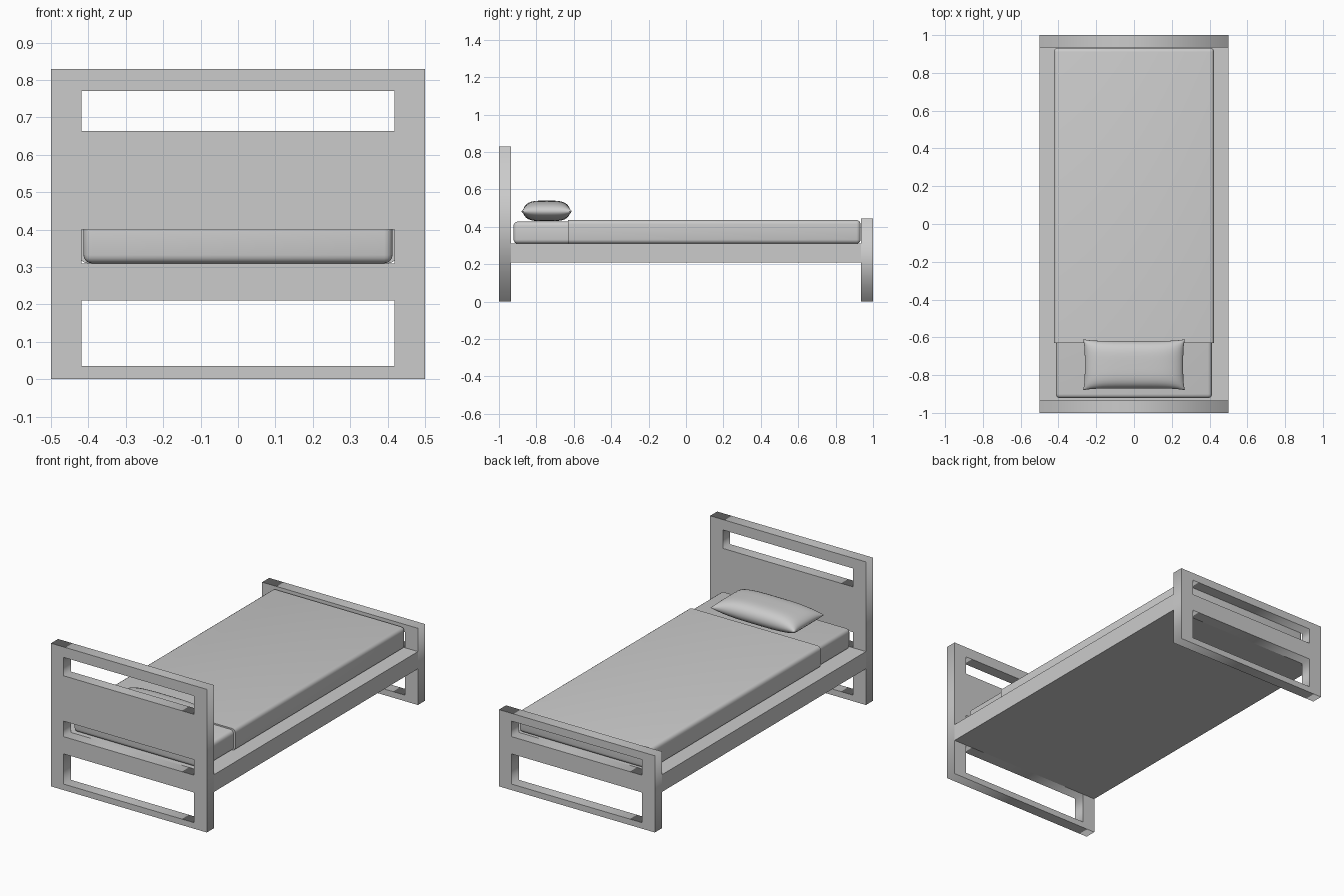
import bpy, bmesh, math

if "Cube" in bpy.data.objects:
    bpy.data.objects.remove(bpy.data.objects["Cube"])


def add_mesh(name, bm, smooth=False):
    bmesh.ops.recalc_face_normals(bm, faces=bm.faces)
    me = bpy.data.meshes.new(name)
    bm.to_mesh(me)
    bm.free()
    ob = bpy.data.objects.new(name, me)
    bpy.context.collection.objects.link(ob)
    bpy.ops.object.select_all(action='DESELECT')
    ob.select_set(True)
    bpy.context.view_layer.objects.active = ob
    if smooth:
        bpy.ops.object.shade_smooth_by_angle(angle=math.radians(40))
    return ob


def box(name, x, y, z, radius=0.0, sharp_y=None):
    """Box from ranges; edges lying on the plane y = sharp_y stay unrounded."""
    bm = bmesh.new()
    bmesh.ops.create_cube(bm, size=1)
    for v in bm.verts:
        for i, (a, b) in enumerate((x, y, z)):
            v.co[i] = a if v.co[i] < 0 else b
    if radius:
        edges = [e for e in bm.edges if sharp_y is None
                 or any(abs(v.co.y - sharp_y) > 1e-4 for v in e.verts)]
        bmesh.ops.bevel(bm, geom=edges, offset=radius, segments=4,
                        profile=0.5, affect='EDGES')
    return add_mesh(name, bm, radius > 0)


def end_board(name, y, height, openings):
    """Flat panel with rectangular openings, extruded along y."""
    cu = bpy.data.curves.new(name, 'CURVE')
    cu.dimensions, cu.fill_mode, cu.extrude = '2D', 'BOTH', 0.0325
    for hw, lo, hi in [(0.5, 0, height)] + [(0.418, a, b) for a, b in openings]:
        sp = cu.splines.new('POLY')
        sp.points.add(3)
        for p, c in zip(sp.points, ((-hw, lo), (hw, lo), (hw, hi), (-hw, hi))):
            p.co = (*c, 0, 1)
        sp.use_cyclic_u = True
    ob = bpy.data.objects.new(name, cu)
    bpy.context.collection.objects.link(ob)
    ob.location.y = y
    ob.rotation_euler.x = math.pi / 2
    bpy.ops.object.select_all(action='DESELECT')
    ob.select_set(True)
    bpy.context.view_layer.objects.active = ob
    bpy.ops.object.convert(target='MESH')


# Bed frame
low = [(0.035, 0.21), (0.31, 0.40)]
end_board("headboard", -0.9675, 0.83, low + [(0.663, 0.77)])
end_board("footboard", 0.9675, 0.445, low)
box("bed_base", (-0.5, 0.5), (-0.935, 0.935), (0.21, 0.31))

# Mattress and the blanket over it
box("mattress", (-0.413, 0.413), (-0.922, 0.92), (0.31, 0.428), 0.022)
box("blanket", (-0.424, 0.424), (-0.63, 0.933), (0.31, 0.436), 0.022, sharp_y=-0.63)

# Pillow: two domed sheets joined at a seam with pulled-out corners
bm = bmesh.new()
for side, depth in ((1, 0.058), (-1, 0.052)):
    grid = bmesh.ops.create_grid(bm, x_segments=24, y_segments=18, size=1)
    for v in grid['verts']:
        u, w = (math.sin(c * math.pi / 2) for c in v.co.xy)
        dome = max(0, (1 - abs(u) ** 3.5) * (1 - abs(w) ** 4)) ** 0.5
        v.co = (0.27 * u * (1 - 0.035 * (1 - w ** 4)),
                -0.745 + 0.135 * w * (1 - 0.07 * (1 - u ** 6)),
                0.482 + side * depth * dome)
bmesh.ops.remove_doubles(bm, verts=bm.verts, dist=0.0002)
add_mesh("pillow", bm, True)
